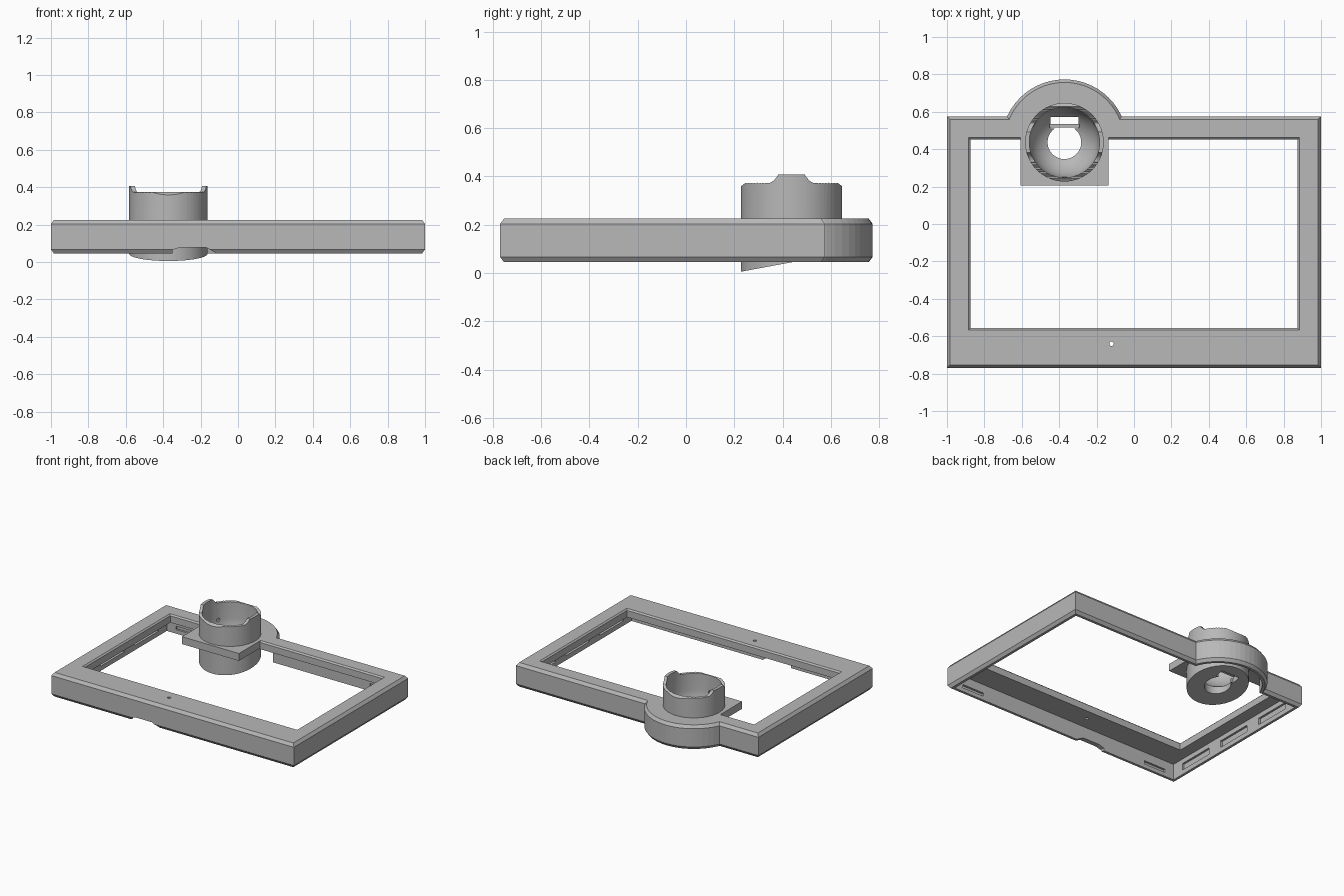
import bpy, bmesh, math
from mathutils import Vector

if "Cube" in bpy.data.objects:
    bpy.data.objects.remove(bpy.data.objects["Cube"], do_unlink=True)

grey = bpy.data.materials.new("light_grey")
grey.use_nodes = True
GREY = (0.48, 0.48, 0.48, 1)
grey.diffuse_color = GREY
grey.node_tree.nodes["Principled BSDF"].inputs["Base Color"].default_value = GREY

CX, CY = -0.372, 0.437      # socket axis
BOTTOM, TOP = 0.045, 0.225  # frame height range


def solid(name, rings):
    """Closed solid bridged through equal rings of points."""
    bm = bmesh.new()
    loops = [[bm.verts.new(p) for p in ring] for ring in rings]
    n = len(loops[0])
    for a, b in zip(loops, loops[1:]):
        for i in range(n):
            j = (i + 1) % n
            bm.faces.new((a[i], a[j], b[j], b[i]))
    bm.faces.new(loops[0][::-1])
    bm.faces.new(loops[-1])
    bmesh.ops.recalc_face_normals(bm, faces=bm.faces)
    mesh = bpy.data.meshes.new(name)
    bm.to_mesh(mesh)
    bm.free()
    mesh.materials.append(grey)
    obj = bpy.data.objects.new(name, mesh)
    bpy.context.scene.collection.objects.link(obj)
    return obj


def rect(x0, x1, y0, y1, z, inset=0.0):
    x0, x1, y0, y1 = x0 + inset, x1 - inset, y0 + inset, y1 - inset
    return [(x0, y0, z), (x1, y0, z), (x1, y1, z), (x0, y1, z)]


def circle(r, z, n=64, x=CX, y=CY):
    return [(x + r * math.cos(math.tau * i / n),
             y + r * math.sin(math.tau * i / n), z) for i in range(n)]


def box(name, x0, x1, y0, y1, z0, z1):
    return solid(name, [rect(x0, x1, y0, y1, z) for z in (z0, z1)])


def combine(target, other, operation="DIFFERENCE"):
    mod = target.modifiers.new(operation, "BOOLEAN")
    mod.operation, mod.object, mod.solver = operation, other, "EXACT"
    bpy.context.view_layer.objects.active = target
    bpy.ops.object.modifier_apply(modifier=mod.name)
    bpy.data.objects.remove(other, do_unlink=True)


# Outer frame with bevelled edges and a round bulge at the back
layers = ((BOTTOM, 0.016), (BOTTOM + 0.022, 0), (TOP - 0.022, 0), (TOP, 0.016))
frame = solid("frame", [rect(-1, 1, -0.77, 0.575, z, i) for z, i in layers])
bulge = solid("bulge", [circle(0.336 - i, z, 56) for z, i in layers])
combine(frame, bulge, "UNION")

# Hollow underside and screen opening
UNDER = TOP - 0.06
combine(frame, box("hollow", -0.965, 0.965, -0.735, 0.54, -0.1, UNDER))
combine(frame, solid("bulge_hollow", [circle(0.3, z, 56) for z in (-0.1, UNDER)]))
opening = solid("opening", [rect(-0.875, 0.875, -0.557, 0.452, z, i)
                            for z, i in ((-0.2, 0), (TOP - 0.01, 0), (TOP + 0.01, -0.02))])
combine(frame, opening)

# Cable notch in the front wall and the small hole in the front bar
notch = solid("notch", [[(x, y, z) for x, z in
                         ((-0.35, 0), (-0.12, 0), (-0.12, 0.05), (-0.17, 0.077),
                          (-0.31, 0.077), (-0.35, 0.065))] for y in (-0.8, -0.7)])
combine(frame, notch)
combine(frame, solid("pin_hole", [circle(0.012, z, 16, -0.12, -0.64) for z in (0, 0.4)]))

# Clip slots on the inside of the front, back and side walls
for x in (-0.8, 0.8):
    for y0, y1 in ((-0.75, -0.73), (0.53, 0.555)):
        combine(frame, box("clip_slot", x - 0.09, x + 0.09, y0, y1, 0.075, 0.1))
for y in (-0.5, -0.1, 0.3):
    for side in (-1, 1):
        x0, x1 = sorted((side * 0.95, side * 0.98))
        combine(frame, box("side_recess", x0, x1, y - 0.14, y + 0.14, 0.08, 0.13))

# Square shelf that carries the socket
shelf = box("shelf", CX - 0.235, CX + 0.235, 0.207, 0.5, TOP - 0.055, TOP)
combine(frame, shelf, "UNION")
combine(frame, solid("socket_seat", [circle(0.2, z) for z in (-0.1, 0.5)]))

# Socket: cylinder with a bowl inside
socket = solid("socket", [circle(0.21, z) for z in (-0.1, 0.407)])
R, Z0 = 0.188, 0.25
angles = [math.radians(a) for a in range(80, 0, -10)]
bowl = [circle(R * math.cos(a), Z0 - R * math.sin(a)) for a in angles]
combine(socket, solid("bowl", bowl + [circle(R, Z0), circle(R, 0.5)]))
combine(socket, solid("centre_hole", [circle(0.09, z, 48) for z in (-0.2, 0.3)]))

# Slanted underside
under = solid("slant", [[(x, y, z) for y, z in ((0, -0.3), (0.8, -0.3), (0.8, 0.112), (0, -0.037))]
                        for x in (-0.8, 0.1)])
combine(socket, under)

# Scalloped rim lowered at front and back, leaving a raised tab on each side
for side in (-1, 1):
    edge = [(CY + side * (0.052 + 0.046 * t), 0.372 + 0.04 * (1 - t) ** 2)
            for t in (0, 0.25, 0.5, 0.75, 1)]
    edge += [(CY + side * (0.1 + 0.006 * k), 0.37 + 0.004 * (k % 2)) for k in range(1, 16)]
    edge += [(CY + side * 0.215, 0.355), (CY + side * 0.3, 0.355),
             (CY + side * 0.3, 0.5), (CY + side * 0.052, 0.5)]
    combine(socket, solid("rim_cut", [[(x, y, z) for y, z in edge] for x in (-0.8, 0.1)]))

# Cable window at the back of the bowl, with a bar across it
combine(socket, box("window", CX - 0.075, CX + 0.075, 0.51, 0.572, -0.1, 0.24))
box("window_bar", CX - 0.08, CX + 0.08, 0.515, 0.535, 0.1, 0.13)

# Three blind screw holes in the bowl wall
for degrees in (30, 150, 270):
    d = Vector((math.cos(math.radians(degrees)), math.sin(math.radians(degrees)), 0))
    side, base = Vector((-d.y, d.x, 0)), Vector((CX, CY, 0.245))
    hole = [[base + d * r + 0.013 * (side * math.cos(math.tau * i / 12)
             + Vector((0, 0, math.sin(math.tau * i / 12)))) for i in range(12)]
            for r in (0.15, 0.2)]
    combine(socket, solid("screw_hole", hole))

# Smooth the round socket while keeping its edges sharp
bpy.ops.object.select_all(action="DESELECT")
socket.select_set(True)
bpy.context.view_layer.objects.active = socket
bpy.ops.object.shade_smooth_by_angle(angle=math.radians(25))
